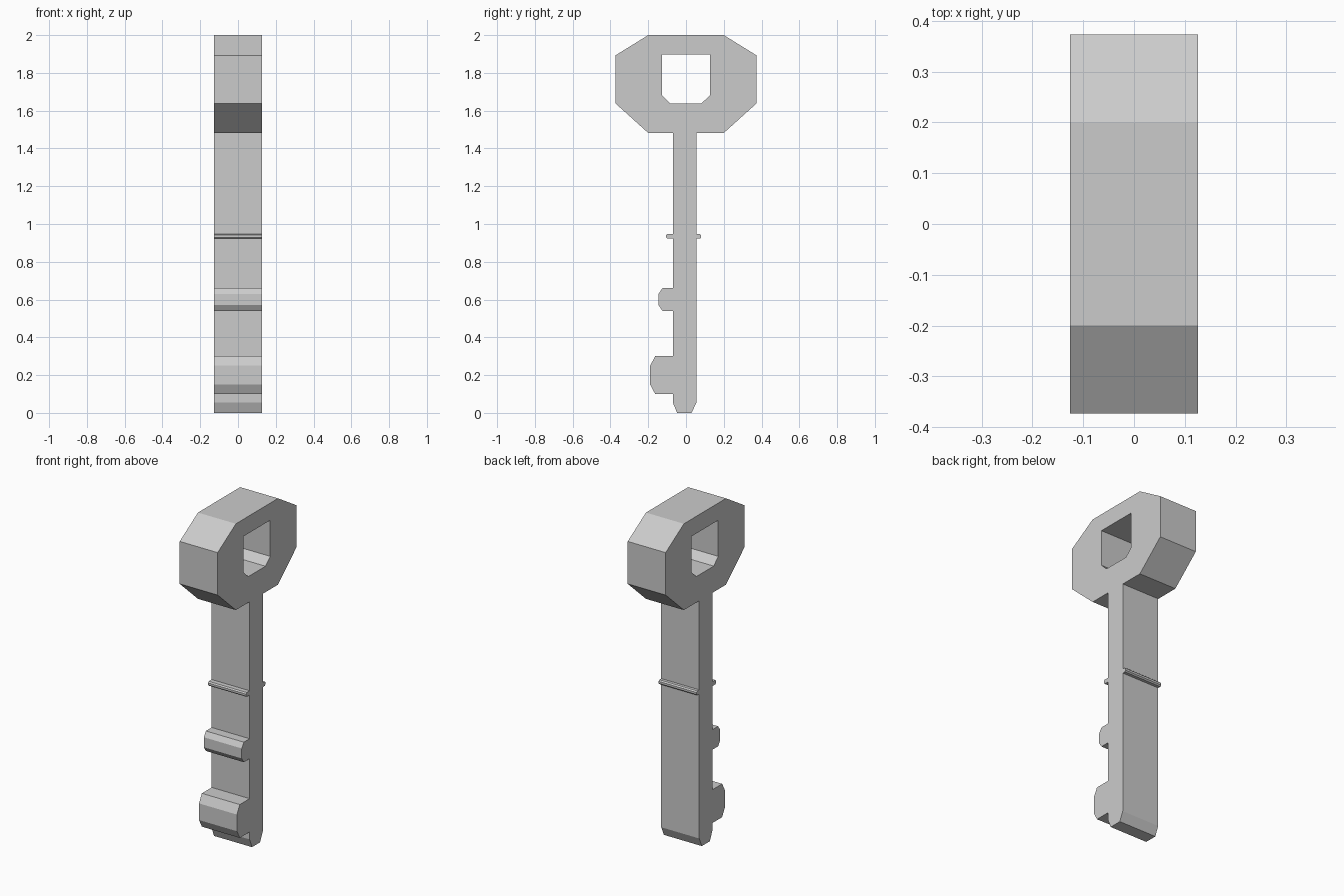
import bpy
from math import pi

if "Cube" in bpy.data.objects:
    bpy.data.objects.remove(bpy.data.objects["Cube"])

HALF_THICKNESS = 0.126
LEFT, RIGHT = -0.07, 0.055      # shaft sides


def tooth(root, tip, z0, z1, cy, cz):
    """Chamfered bump on a shaft side, listed from bottom to top."""
    s = 1 if tip > root else -1
    return [(root, z0), (tip - s * cy, z0), (tip, z0 + cz),
            (tip, z1 - cz), (tip - s * cy, z1), (root, z1)]


# Chamfered tip of the shaft
tip_left = [(-0.047, 0), (LEFT, 0.055)]
tip_right = [(RIGHT, 0.055), (0.03, 0)]

# Bits and collar on the shaft
lower_bit = tooth(LEFT, -0.19, 0.10, 0.30, 0.027, 0.05)
upper_bit = tooth(LEFT, -0.145, 0.54, 0.66, 0.02, 0.03)
collar_left = tooth(LEFT, -0.105, 0.922, 0.948, 0.007, 0.007)
collar_right = tooth(RIGHT, 0.08, 0.922, 0.948, 0.007, 0.007)

# Octagonal bow, mirrored across the middle
bow_right = [(0.2, 2), (0.373, 1.893), (0.373, 1.638), (0.2, 1.482)]
bow_left = [(-y, z) for y, z in reversed(bow_right)]

outline = (tip_left + lower_bit + upper_bit + collar_left + [(LEFT, 1.482)]
           + bow_left + bow_right + [(RIGHT, 1.482)]
           + collar_right[::-1] + tip_right)

# Window in the bow with chamfered lower corners
window = [(-0.126, 1.897), (-0.126, 1.68), (-0.083, 1.638),
          (0.081, 1.638), (0.126, 1.68), (0.126, 1.897)]

# Extruded profile
curve = bpy.data.curves.new("key_profile", 'CURVE')
curve.dimensions = '2D'
curve.fill_mode = 'BOTH'
curve.extrude = HALF_THICKNESS
for loop in (outline, window):
    spline = curve.splines.new('POLY')
    spline.points.add(len(loop) - 1)
    for point, (y, z) in zip(spline.points, loop):
        point.co = (y, z, 0, 1)
    spline.use_cyclic_u = True

key = bpy.data.objects.new("key", curve)
key.rotation_euler = (pi / 2, 0, pi / 2)
bpy.context.collection.objects.link(key)

# Turn into a flat-shaded mesh
bpy.context.view_layer.objects.active = key
key.select_set(True)
bpy.ops.object.convert(target='MESH')
bpy.ops.object.transform_apply(location=False, rotation=True, scale=False)
bpy.ops.object.mode_set(mode='EDIT')
bpy.ops.mesh.select_all(action='SELECT')
bpy.ops.mesh.remove_doubles(threshold=0.0005)
bpy.ops.mesh.normals_make_consistent(inside=False)
bpy.ops.object.mode_set(mode='OBJECT')
bpy.ops.object.shade_flat()
